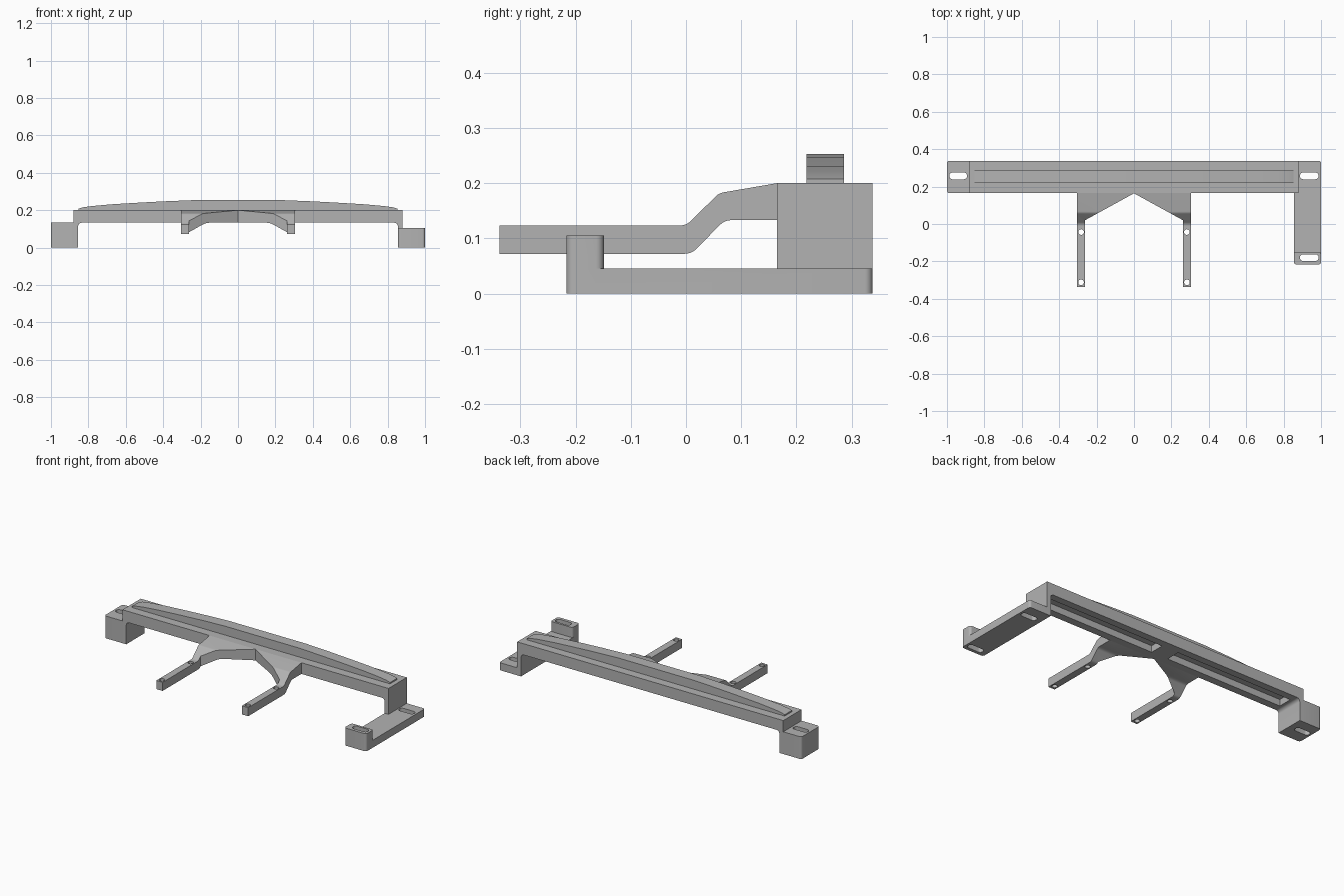
import bpy
import bmesh
from math import pi, cos, sin
from mathutils import Vector

cube = bpy.data.objects.get("Cube")
if cube:
    bpy.data.objects.remove(cube, do_unlink=True)

grey = bpy.data.materials.new("plain grey")
grey.use_nodes = True
grey.diffuse_color = (0.45, 0.45, 0.45, 1)
grey.node_tree.nodes["Principled BSDF"].inputs["Base Color"].default_value = (0.45, 0.45, 0.45, 1)


def outline(corners, steps=6):
    """Turn corners (a, b) or (a, b, radius) into points with true fillets."""
    pts = []
    for i, c in enumerate(corners):
        p = Vector(c[:2])
        if len(c) == 2:
            pts.append(p)
            continue
        u = (Vector(corners[i - 1][:2]) - p).normalized()
        v = (Vector(corners[(i + 1) % len(corners)][:2]) - p).normalized()
        half = u.angle(v) / 2
        bis = (u + v).normalized()
        centre = p + bis * (c[2] / sin(half))
        side = (u - v).normalized()
        sweep = pi / 2 - half
        for k in range(steps + 1):
            t = sweep * (1 - 2 * k / steps)
            pts.append(centre + c[2] * (side * sin(t) - bis * cos(t)))
    return pts


def prism(name, corners, axis, lo, hi):
    """Extrude an outline along an axis: 'x' takes (y, z), 'y' (x, z), 'z' (x, y)."""
    place = {"x": lambda p, d: (d, p.x, p.y),
             "y": lambda p, d: (p.x, d, p.y),
             "z": lambda p, d: (p.x, p.y, d)}[axis]
    pts = outline(corners)
    bm = bmesh.new()
    bottom = [bm.verts.new(place(p, lo)) for p in pts]
    top = [bm.verts.new(place(p, hi)) for p in pts]
    bm.faces.new(bottom)
    bm.faces.new(top)
    n = len(pts)
    for i in range(n):
        j = (i + 1) % n
        bm.faces.new((bottom[i], bottom[j], top[j], top[i]))
    bmesh.ops.recalc_face_normals(bm, faces=bm.faces)
    mesh = bpy.data.meshes.new(name)
    bm.to_mesh(mesh)
    bm.free()
    mesh.materials.append(grey)
    obj = bpy.data.objects.new(name, mesh)
    bpy.context.collection.objects.link(obj)
    return obj


def activate(obj):
    bpy.ops.object.select_all(action="DESELECT")
    obj.select_set(True)
    bpy.context.view_layer.objects.active = obj


def combine(target, tool, operation):
    """Apply a boolean and remove the tool."""
    mod = target.modifiers.new("combine", "BOOLEAN")
    mod.operation = operation
    mod.solver = "EXACT"
    mod.object = tool
    activate(target)
    bpy.ops.object.modifier_apply(modifier=mod.name)
    bpy.data.objects.remove(tool, do_unlink=True)


def rect(x0, x1, y0, y1, r=0):
    c = [(x0, y0), (x1, y0), (x1, y1), (x0, y1)]
    return [(*p, r) for p in c] if r else c


def slot(target, x, y, length, width):
    r = width / 2 - 0.0005
    shape = rect(x - length / 2, x + length / 2, y - width / 2, y + width / 2, r)
    combine(target, prism("slot_cutter", shape, "z", -0.1, 0.4), "DIFFERENCE")


FRONT, BACK = 0.165, 0.338
END, INNER = 0.88, 0.855

# Bridge beam with its two legs
frame = prism("bridge_frame", [
    (-END, 0), (-INNER, 0), (-INNER, 0.133, 0.02), (INNER, 0.133, 0.02),
    (INNER, 0), (END, 0), (END, 0.2), (-END, 0.2)], "y", FRONT, BACK)

# Mounting foot, long side plate and its end boss
r = 0.014
foot = prism("foot", [(-1, FRONT, r), (-0.87, FRONT), (-0.87, BACK), (-1, BACK, r)],
             "z", 0, 0.133)
plate = prism("plate", [(INNER, -0.217, r), (1, -0.217, r), (1, BACK, r), (INNER, BACK)],
              "z", 0, 0.045)
boss = prism("boss", rect(INNER, 1, -0.217, -0.149, r), "z", 0.02, 0.105)
combine(plate, boss, "UNION")
combine(frame, foot, "UNION")
combine(frame, plate, "UNION")

# Screw slots
slot(frame, -0.94, 0.257, 0.095, 0.036)
slot(frame, 0.937, 0.257, 0.1, 0.036)
slot(frame, 0.937, -0.18, 0.1, 0.036)

# Underside recesses
for side in (-1, 1):
    xs = sorted((side * 0.055, side * 0.825))
    pocket = prism("pocket_cutter", rect(*xs, 0.21, 0.295), "z", 0.1, 0.172)
    combine(frame, pocket, "DIFFERENCE")

# Arched spine on top of the beam
half = [(0.853, 0.19), (0.853, 0.208), (0.83, 0.215), (0.78, 0.222), (0.68, 0.231),
        (0.55, 0.239), (0.4, 0.247), (0.25, 0.253)]
spine = prism("arched_spine", half + [(-x, z) for x, z in reversed(half)], "y", 0.218, 0.286)

# Cranked bracket, cut to a V that leaves two arms
bracket = prism("arm_bracket", [
    (-0.338, 0.072), (0.01, 0.072, 0.03), (0.07, 0.133, 0.03), (FRONT, 0.133),
    (0.18, 0.14), (0.18, 0.19), (FRONT, 0.2), (0.06, 0.182, 0.025),
    (0.0, 0.123, 0.03), (-0.338, 0.123)], "x", -0.304, 0.304)
vee = prism("vee_cutter", [(-0.262, -0.5), (0.262, -0.5), (0.262, 0.02),
                           (0, 0.164), (-0.262, 0.02)], "z", 0, 0.4)
combine(bracket, vee, "DIFFERENCE")
for x in (-0.283, 0.283):
    for y in (-0.312, -0.043):
        slot(bracket, x, y, 0.03, 0.03)

for obj in (frame, spine, bracket):
    activate(obj)
    bpy.ops.object.shade_smooth_by_angle()
